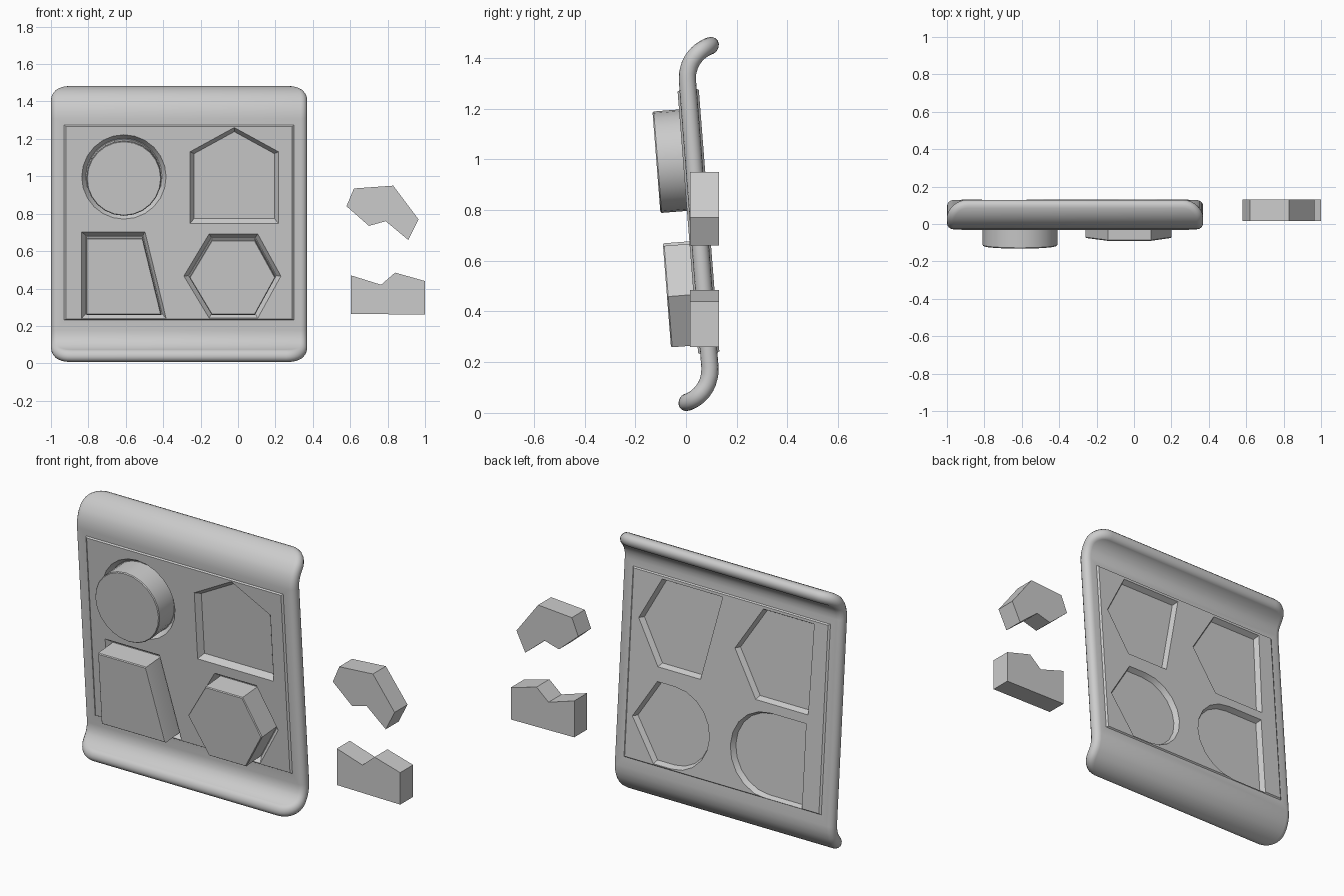
import bpy, bmesh, math

if "Cube" in bpy.data.objects:
    bpy.data.objects.remove(bpy.data.objects["Cube"])

CY, CZ = 0.05, 0.745          # plate centre
TILT = math.atan(0.0785)      # backward lean of the plate
L, R = 0.567, 0.135           # straight half length, lip radius
T = (-math.sin(TILT), math.cos(TILT))
N = (math.cos(TILT), math.sin(TILT))


def on_plate(x, s, h):
    """Point at x, distance s along the S-shaped profile, offset h along its normal."""
    if s < 0:
        _, y, z = on_plate(x, -s, -h)
        return (x, 2 * CY - y, 2 * CZ - z)
    a = max(0.0, s - L) / R
    along = min(s, L) + R * math.sin(a) - h * math.sin(a)
    side = R * (1 - math.cos(a)) + h * math.cos(a)
    return (x, CY + T[0] * along + N[0] * side, CZ + T[1] * along + N[1] * side)


def tilted(x, z, h):
    return on_plate(x, (z - CZ) / math.cos(TILT), h)


def upright(x, z, h):
    return (x, h, z)


def loft(bm, rings, place):
    """Closed solid through outlines [(points, depth), ...]."""
    rows = [[bm.verts.new(place(x, z, h)) for x, z in pts] for pts, h in rings]
    n = len(rows[0])
    for a, b in zip(rows, rows[1:]):
        for i in range(n):
            bm.faces.new((a[i], a[(i + 1) % n], b[(i + 1) % n], b[i]))
    bm.faces.new(rows[0][::-1])
    bm.faces.new(rows[-1])


def finish(name, bm):
    bmesh.ops.recalc_face_normals(bm, faces=bm.faces)
    me = bpy.data.meshes.new(name)
    bm.to_mesh(me)
    bm.free()
    ob = bpy.data.objects.new(name, me)
    bpy.context.collection.objects.link(ob)
    return ob


def smooth(ob):
    bpy.ops.object.select_all(action='DESELECT')
    ob.select_set(True)
    bpy.context.view_layer.objects.active = ob
    bpy.ops.object.shade_smooth_by_angle(angle=math.radians(32))


def grow(pts, k):
    """Scale an outline about the middle of its bounds."""
    cx = (min(p[0] for p in pts) + max(p[0] for p in pts)) / 2
    cz = (min(p[1] for p in pts) + max(p[1] for p in pts)) / 2
    return [(cx + (x - cx) * k, cz + (z - cz) * k) for x, z in pts]


def arc(cx, cz, r, a0, a1, n):
    return [(cx + r * math.cos(math.radians(a0 + (a1 - a0) * i / n)),
             cz + r * math.sin(math.radians(a0 + (a1 - a0) * i / n))) for i in range(n + 1)]


# Plate: rounded outline bent along the profile, with a round rim
PX, HW, HS, RIM, CORNER = -0.315, 0.685, L + R * math.pi / 2, 0.034, 0.11


def right_side(inset):
    rc = CORNER - inset
    w, t = HW - CORNER, HS - CORNER
    up = [(w + rc * math.cos(a), t + rc * math.sin(a))
          for a in [math.pi / 2 * i / 8 for i in range(9)]]
    straight = [(HW - inset, s) for s in (L, L + 0.03, L + 0.06, L + 0.08)]
    top = straight + up
    return [(x, -s) for x, s in reversed(top)] + top


bm = bmesh.new()
rings = []
for k in range(9):
    phi = math.radians(-90 + 22.5 * k)
    half = right_side(RIM * (1 - math.cos(phi)))
    outline = half + [(-x, s) for x, s in reversed(half)]
    rings.append([bm.verts.new(on_plate(PX + x, s, RIM * math.sin(phi))) for x, s in outline])
n = len(rings[0])
for a, b in zip(rings, rings[1:]):
    for i in range(n):
        bm.faces.new((a[i], a[(i + 1) % n], b[(i + 1) % n], b[i]))
for ring in (rings[0], rings[-1]):
    for i in range(n // 2 - 1):
        bm.faces.new((ring[i], ring[i + 1], ring[n - 2 - i], ring[n - 1 - i]))
plate = finish("plate", bm)

# Slightly raised pad on both faces
pad_rect = [(-0.97, 0.21), (0.34, 0.21), (0.34, 1.30), (-0.97, 1.30)]
pad_top = [(-0.92, 0.24), (0.29, 0.24), (0.29, 1.27), (-0.92, 1.27)]
bm = bmesh.new()
loft(bm, [(pad_top, -0.042), (pad_rect, 0.0), (pad_top, 0.042)], tilted)
pad = finish("pad_helper", bm)

# Front shapes
disc = arc(-0.61, 1.0, 0.2, 0, 345, 23)
trapezoid = [(-0.81, 0.27), (-0.41, 0.27), (-0.51, 0.68), (-0.81, 0.68)]
hexagon = [(-0.14, 0.27), (0.09, 0.27), (0.20, 0.47), (0.09, 0.67), (-0.14, 0.67), (-0.26, 0.47)]
pentagon = [(-0.23, 0.78), (0.19, 0.78), (0.19, 1.12), (-0.02, 1.235), (-0.23, 1.12)]

# Back shapes, each made of two different halves
back = [
    [(0.11, 0.78), (0.24, 1.01), (0.11, 1.25), (-0.26, 1.25), (-0.15, 0.78)],
    [(-0.50, 0.76), (-0.36, 1.0), (-0.52, 1.25), (-0.83, 1.25), (-0.82, 0.76)],
    [(0.11, 0.25), (0.25, 0.47), (0.11, 0.69)] + arc(0.0, 0.47, 0.22, 90, 270, 10),
    [(-0.81, 0.24), (-0.59, 0.24)] + arc(-0.59, 0.47, 0.23, -72, 90, 9) + [(-0.81, 0.70)],
]

# Pocket cutters with sloped walls
bm = bmesh.new()
for pts in (disc, trapezoid, hexagon, pentagon):
    loft(bm, [(grow(pts, 1.20), -0.062), (grow(pts, 1.02), -0.012)], tilted)
for pts in back:
    loft(bm, [(grow(pts, 0.96), 0.012), (grow(pts, 1.06), 0.062)], tilted)
cutter = finish("pocket_helper", bm)

for tool, op in ((pad, 'UNION'), (cutter, 'DIFFERENCE')):
    tool.hide_render = True
    mod = plate.modifiers.new(op, 'BOOLEAN')
    mod.operation, mod.solver, mod.object = op, 'EXACT', tool
bpy.context.view_layer.update()
baked = bpy.data.meshes.new_from_object(
    plate.evaluated_get(bpy.context.evaluated_depsgraph_get()))
plate.modifiers.clear()
plate.data = baked
for tool in (pad, cutter):
    bpy.data.objects.remove(tool)
smooth(plate)

# Blocks seated in the pockets
for name, pts in (("round_block", disc), ("trapezoid_block", trapezoid), ("hexagon_block", hexagon)):
    bm = bmesh.new()
    loft(bm, [(grow(pts, 0.98), -0.147), (pts, -0.142), (pts, -0.010)], tilted)
    smooth(finish(name, bm))

# Loose blocks beside the plate
loose = {
    "loose_block_upper": [(0.58, 0.84), (0.70, 0.735), (0.79, 0.76), (0.91, 0.66),
                          (0.965, 0.77), (0.83, 0.95), (0.62, 0.935)],
    "loose_block_lower": [(0.605, 0.265), (1.0, 0.26), (1.0, 0.44), (0.84, 0.485),
                          (0.765, 0.42), (0.605, 0.47)],
}
for name, pts in loose.items():
    bm = bmesh.new()
    loft(bm, [(pts, 0.015), (pts, 0.13)], upright)
    smooth(finish(name, bm))
